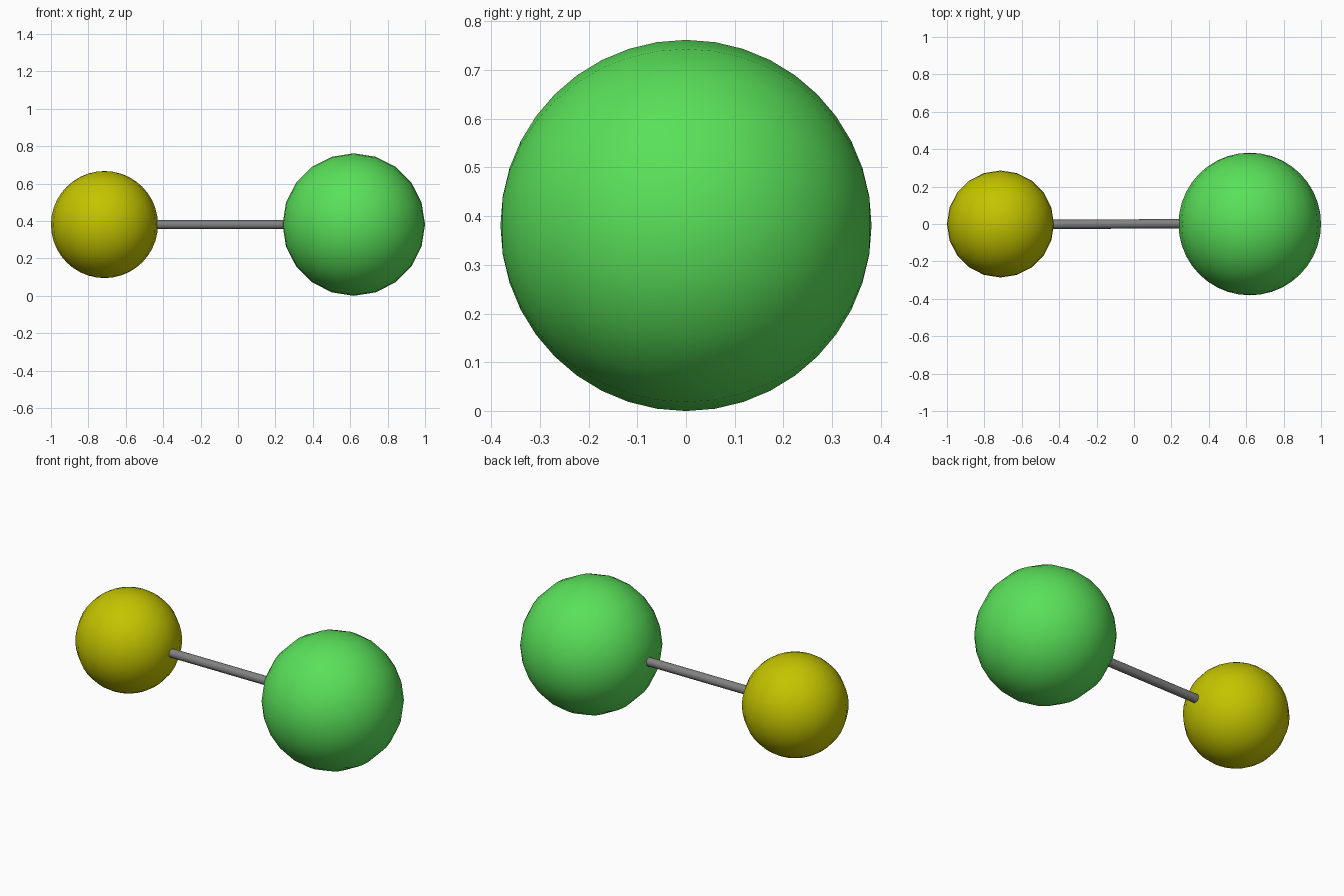
import bpy
from math import pi, radians

if "Cube" in bpy.data.objects:
    bpy.data.objects.remove(bpy.data.objects["Cube"])

GREEN_R, YELLOW_R = 0.381, 0.286
GREEN_X, YELLOW_X = 1 - GREEN_R, YELLOW_R - 1
HEIGHT = GREEN_R


def paint(obj, name, color):
    mat = bpy.data.materials.new(name)
    mat.diffuse_color = color
    mat.use_nodes = True
    mat.node_tree.nodes["Principled BSDF"].inputs["Base Color"].default_value = mat.diffuse_color
    obj.data.materials.append(mat)


def ball(name, x, radius, rotation, color):
    bpy.ops.mesh.primitive_uv_sphere_add(segments=20, ring_count=20, radius=radius,
                                         location=(x, 0, HEIGHT), rotation=rotation)
    obj = bpy.context.object
    obj.name = name
    bpy.ops.object.shade_smooth()
    paint(obj, name + "_color", color)


# Balls: the green one has its poles along y, the yellow one along z
ball("green_ball", GREEN_X, GREEN_R, (pi / 2, 0, 0), (0.1, 0.75, 0.1, 1))
ball("yellow_ball", YELLOW_X, YELLOW_R, (0, 0, 0), (0.55, 0.55, 0.0, 1))

# Connecting rod, running into both balls with a very slight skew
bpy.ops.mesh.primitive_cylinder_add(vertices=20, radius=0.025, depth=GREEN_X - YELLOW_X,
                                    location=((GREEN_X + YELLOW_X) / 2, 0, HEIGHT),
                                    rotation=(0, pi / 2, radians(0.3)))
rod = bpy.context.object
rod.name = "connecting_rod"
bpy.ops.object.shade_smooth_by_angle(angle=radians(40))
paint(rod, "rod_grey", (0.22, 0.22, 0.22, 1))
